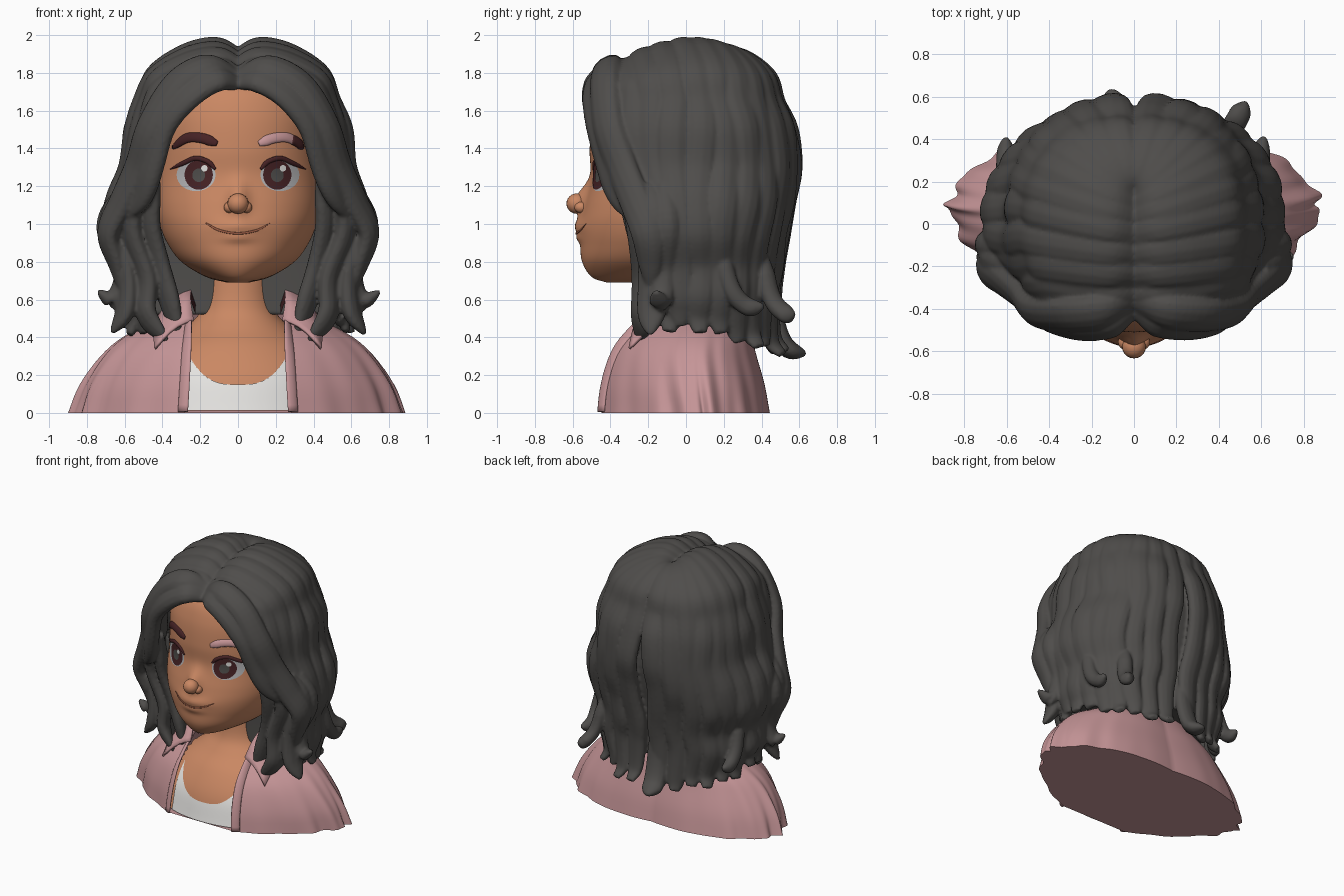
import bpy, bmesh, math, random
from mathutils import Vector as V
from mathutils.bvhtree import BVHTree

if "Cube" in bpy.data.objects:
    bpy.data.objects.remove(bpy.data.objects["Cube"])
random.seed(4)
PI = math.pi

def material(name, r, g, b):
    m = bpy.data.materials.new(name)
    m.diffuse_color = (r, g, b, 1)
    m.use_nodes = True
    m.node_tree.nodes["Principled BSDF"].inputs["Base Color"].default_value = m.diffuse_color
    return m

HAIR = material("charcoal hair", .078, .074, .070)
SKIN = material("warm skin", .59, .245, .125)
SHIRT = material("dusty pink", .56, .30, .31)
WHITE = material("off white", .78, .77, .75)
MAROON = material("dark maroon", .06, .016, .018)
EYE = material("eye grey", .46, .46, .47)
LIP = material("lip brown", .33, .11, .06)

# ---- helpers -------------------------------------------------------------
def spline(pts, n=6):
    """Catmull-Rom through points of any dimension."""
    p = [V(q) for q in pts]
    p = [p[0] * 2 - p[1]] + p + [p[-1] * 2 - p[-2]]
    out = []
    for i in range(1, len(p) - 2):
        a, b, c, d = p[i - 1:i + 3]
        for k in range(n):
            t = k / n
            out.append((b * 2 + (c - a) * t + (a * 2 - b * 5 + c * 4 - d) * t * t
                        + (b * 3 - a - c * 3 + d) * t ** 3) * .5)
    return out + [p[-2]]

def loft(rings, closed=True, cap0=False, cap1=False):
    n = len(rings[0])
    verts = [v for r in rings for v in r]
    faces = []
    for j in range(len(rings) - 1):
        for i in range(n if closed else n - 1):
            k = (i + 1) % n
            faces.append((j * n + i, j * n + k, (j + 1) * n + k, (j + 1) * n + i))
    if cap0:
        faces.append(tuple(range(n)))
    if cap1:
        faces.append(tuple(range(len(verts) - n, len(verts))))
    return verts, faces

def tube(pts, w, t, root=.5, tip=.12, n=6, sides=12):
    """Flattened tapering lock that lies along the body surface."""
    p = spline(pts, n)
    rings = []
    for i, q in enumerate(p):
        tan = (p[min(i + 1, len(p) - 1)] - p[max(i - 1, 0)]).normalized()
        out = q - V((0, 0, min(q.z, 1.3)))
        out = (out - tan * out.dot(tan)).normalized()
        side = tan.cross(out)
        u = i / (len(p) - 1)
        s = min(1, root + (1 - root) * u / .15)
        if u > .7:
            s *= tip + (1 - tip) * (1 - ((u - .7) / .3) ** 2)
        rings.append([q + side * (w * s * math.cos(a)) + out * (t * s * math.sin(a))
                      for a in (2 * PI * k / sides for k in range(sides))])
    return loft(rings, True, True, True)

def build(name, parts, mat, drop=None):
    verts, faces = [], []
    for vs, fs in parts:
        o = len(verts)
        verts += [tuple(v) for v in vs]
        faces += [tuple(i + o for i in f) for f in fs]
    me = bpy.data.meshes.new(name)
    me.from_pydata(verts, [], faces)
    bm = bmesh.new()
    bm.from_mesh(me)
    bmesh.ops.recalc_face_normals(bm, faces=bm.faces)
    if drop:  # remove faces buried inside other parts
        bmesh.ops.delete(bm, geom=[f for f in bm.faces if drop(f.calc_center_median())], context='FACES')
    for f in bm.faces:
        f.smooth = len(f.verts) < 30
    bm.to_mesh(me)
    bm.free()
    me.materials.append(mat)
    ob = bpy.data.objects.new(name, me)
    bpy.context.collection.objects.link(ob)
    return ob

def ring(z, rx, yf, yb, yc=0, a0=0, a1=2 * PI, n=72, e=1.0):
    """Horizontal section; angle 0 faces front, separate front and back depth."""
    full = abs(a1 - a0 - 2 * PI) < 1e-6
    out = []
    for k in range(n):
        a = a0 + (a1 - a0) * k / (n if full else n - 1)
        s, c = math.sin(a), math.cos(a)
        s, c = math.copysign(abs(s) ** e, s), math.copysign(abs(c) ** e, c)
        out.append(V((rx * s, yc + (yf - yc if c > 0 else yc - yb) * c, z)))
    return out

def ball(c, r, n=20):
    return loft([[V((c[0] + r[0] * math.sin(t) * math.cos(a), c[1] + r[1] * math.sin(t) * math.sin(a),
                  c[2] + r[2] * math.cos(t))) for a in (2 * PI * k / n for k in range(n))]
                 for t in (.02 + (PI - .04) * j / 12 for j in range(13))], True, True, True)

def mirror(pts, s, j=0):
    return [V((q[0] * s, q[1], q[2])) + V([random.uniform(-j, j) for _ in range(3)]) for q in pts]

# ---- head with nose bridge and lips pushed out ---------------------------
head_tab = [(.69, .06, -.42, -.15), (.72, .17, -.50, -.06), (.80, .30, -.55, .05), (.9, .375, -.56, .15),
            (1.0, .415, -.56, .25), (1.1, .43, -.54, .3), (1.25, .425, -.505, .33), (1.4, .415, -.51, .34),
            (1.58, .41, -.49, .33), (1.72, .34, -.43, .28), (1.82, .15, -.28, .12)]
head = loft([ring(r[0], r[1], r[2], r[3], -.14, n=120) for r in spline(head_tab, 8)], True, True, True)
bumps = [(.055, .05, 1.13, .085), (.024, .11, .985, .04), (.016, .08, .925, .025)]
for v in head[0]:
    if v.y < -.2:
        v.y -= sum(h * math.exp(-(v.x / w) ** 2 - ((v.z - z) / d) ** 2) for h, w, z, d in bumps)
bvh = BVHTree.FromPolygons(*head)
build("head", [head], SKIN, lambda c: c.y > .02 or c.z > 1.76)
build("nose", [ball((0, -.578, 1.108), (.056, .055, .054)), ball((.045, -.555, 1.088), (.03, .036, .03)),
               ball((-.045, -.555, 1.088), (.03, .036, .03))], SKIN)

def on_face(x, z, off=0):
    hit = bvh.ray_cast(V((x + 1e-4, -2, z + 1e-4)), V((0, 1, 0)))[0]
    if hit is None:
        hit = bvh.find_nearest(V((x, -.4, z)))[0]
    return V((x, hit.y - off, z))

def disc(cx, cz, rx, rz, off):
    return loft([[on_face(cx + rx * f * math.cos(a), cz + rz * f * math.sin(a), off)
                  for a in (2 * PI * k / 32 for k in range(32))] for f in (1, .7, .4, .1)], True, False, True)

def stroke(pts, w, t=.006, **kw):
    return tube([on_face(x, z, .002) for x, z in spline(pts, 4)], w, t, n=2, **kw)

# ---- eyes, brows, mouth --------------------------------------------------
for s, side in ((-1, "left"), (1, "right")):
    build(side + "_eye_white", [disc(s * .222, 1.26, .103, .086, .003)], EYE)
    build(side + "_iris", [disc(s * .208, 1.26, .075, .078, .006)], MAROON)
    build(side + "_pupil", [disc(s * .208, 1.258, .034, .036, .009)], HAIR)
    build(side + "_eye_glint", [disc(s * .208 + .03, 1.295, .017, .017, .012)], WHITE)
    build(side + "_lash", [stroke([(s * .12, 1.29), (s * .16, 1.33), (s * .225, 1.348), (s * .29, 1.322),
                                   (s * .36, 1.29)], .013, .01)], MAROON)
brow = [(.11, 1.425), (.19, 1.455), (.27, 1.455), (.345, 1.405)]
build("left_brow", [stroke([(-x, z) for x, z in brow], .028, .014, tip=.4)], MAROON)
build("right_brow", [stroke(brow, .028, .014, tip=.4)], SHIRT)
build("right_brow_end", [stroke([(.275, 1.452), (.31, 1.435), (.345, 1.405)], .028, .017, tip=.4)], MAROON)
build("smile", [stroke([(-.17, 1.005), (-.1, .967), (0, .95), (.1, .967), (.17, 1.005)], .006, .004)], LIP)

# ---- neck, chest and white top -------------------------------------------
body_tab = [(.012, .62, -.46, .33), (.2, .56, -.41, .31), (.35, .42, -.32, .27), (.45, .28, -.22, .22),
            (.56, .19, -.15, .2), (.78, .17, -.13, .19)]
body = loft([ring(r[0], r[1], r[2], r[3], .02) for r in spline(body_tab, 5)])
build("neck_and_chest", [body], SKIN, lambda c: abs(c.x) > .34 or c.y > .03)
bvh = BVHTree.FromPolygons(*body)
build("white_top", [loft([[on_face(x, .014 + t / 8 * (.136 + .12 * (abs(x) / .24) ** 3), .008)
                           for x in (-.28 + .02 * k for k in range(29))] for t in range(9)], False)], WHITE)

# ---- open shirt with soft folds ------------------------------------------
shirt_tab = [(0, .875, .475, -.045), (.15, .82, .45, -.045), (.3, .72, .405, -.04), (.4, .61, .36, -.02),
             (.5, .43, .30, 0), (.57, .32, .26, .02), (.62, .27, .23, .03)]
rings = []
for z, rx, ry, yc in spline(shirt_tab, 4):
    t0 = math.asin(min(.95, (.28 - .06 * z) / rx))
    row = []
    for k in range(181):
        a = t0 + (2 * PI - 2 * t0) * k / 180
        s, c = math.sin(a), math.cos(a)
        m = 1 + (.022 * math.sin(15 * a + 4 * z) + .012 * math.sin(26 * a)) * s * s * max(0, 1 - z / .5)
        p = 1 + .3 * max(0, 1 - z / .6)
        row.append(V((rx * m * s, yc + .13 * (1 - z) * abs(s) - ry * m * math.copysign(abs(c) ** p, c), z)))
    rings.append(row)
build("shirt", [loft(rings, False, True)], SHIRT)
edge = [r[0] + V((.012, -.004, 0)) for r in rings[:-6:3]]
edge[0].z = .006
build("shirt_plackets", [tube(mirror(edge, s), .032, .012, 1, .8, 3) for s in (1, -1)], SHIRT)
# collar flaps with dark lining
inner = [(.235, -.25, .49), (.25, -.16, .61), (.23, .03, .67), (.13, .19, .69), (0, .24, .69)]
outer = [(.44, -.30, .34), (.44, -.17, .45), (.39, .08, .54), (.2, .33, .56), (0, .36, .56)]
flaps, lining = [], []
for s in (1, -1):
    a, b = spline(mirror(inner, s), 5), spline(mirror(outer, s), 5)
    flaps.append(loft([[p.lerp(q, t / 5) + V((0, 0, .03 * math.sin(PI * t / 5))) for t in range(6)]
                       for p, q in zip(a, b)], False))
    lining.append(loft([[p, V((p.x * .9, p.y * .92, p.z - .07))] for p in a[4:]], False))
col = build("collar", flaps, SHIRT)
mod = col.modifiers.new("thick", "SOLIDIFY")
mod.thickness, mod.offset = .016, 0
build("collar_lining", lining, MAROON)

# ---- hair envelope: z, half width, front, back ---------------------------
env_tab = [(1.65, .55, -.53, .53), (1.5, .605, -.53, .59), (1.3, .63, -.47, .61), (1.12, .70, -.38, .59),
           (.95, .715, -.30, .555), (.78, .65, -.26, .525), (.6, .66, -.25, .51), (.45, .62, -.25, .52),
           (.28, .6, -.25, .55)]

def env(phi, z, inset):
    z = max(z, .28)
    for a, b in zip(env_tab, env_tab[1:]):
        if z >= b[0] - 1e-6:
            f = (a[0] - z) / (a[0] - b[0])
            rx, yf, yb = (a[i] + (b[i] - a[i]) * f for i in (1, 2, 3))
            break
    return ring(z, rx - inset, yf + inset, yb - inset, 0, phi, phi + 1, 2, .85)[0]

# solid core behind the face, under the locks
core = [(1.90, .04, -.12, .06), (1.86, .22, -.28, .2), (1.76, .37, -.36, .37), (1.6, .47, -.40, .47),
        (1.3, .54, -.26, .52), (1.1, .59, -.14, .50), (.95, .60, -.1, .47), (.75, .55, -.09, .44), (.52, .52, -.09, .43)]
locks = [loft([ring(*r) for r in spline(core, 4)], True, True, True)]

# long locks fanning from the centre parting
crest = [(-.36, 1.83), (-.25, 1.895), (-.15, 1.93), (-.05, 1.955), (.02, 1.955), (.07, 1.945), (.1, 1.93),
         (.12, 1.92), (.13, 1.91), (.14, 1.905)]
for s in (1, -1):
    for i, (yr, zr) in enumerate(crest):
        phi = math.radians(58 + 114 * i / 9)
        T = env(phi, 1.65, .05)
        pts = [(0, yr, zr - .06)]
        for t in (14, 35, 62):
            t = math.radians(t)
            pts.append((T.x * math.sin(t), yr + (T.y - yr) * math.sin(t), T.z + (zr - T.z) * math.cos(t)))
        end = .46 - .14 * max(0, (i - 3) / 6) + random.uniform(-.03, .03)
        for z in (1.65, 1.5, 1.3, 1.12, .95, .78, .62):
            pts.append(env(phi + .02 * math.sin(z * 7 + i), z, .05 + random.uniform(-.01, .01)))
        pts.append(env(phi, end + .06, .055))
        pts.append(env(phi, end - .02, random.uniform(.0, .05)))
        locks.append(tube(mirror(pts, s), .092, .052, .7, .4))

# front locks framing the face, then wavy lower locks
frame = [
    ([(.015, -.40, 1.75), (.12, -.465, 1.765), (.27, -.475, 1.68), (.39, -.45, 1.52), (.455, -.40, 1.32),
      (.52, -.34, 1.14), (.62, -.26, 1.02)], .088, .055),
    ([(.01, -.37, 1.78), (.15, -.42, 1.835), (.33, -.43, 1.74), (.47, -.41, 1.52), (.54, -.34, 1.3),
      (.62, -.27, 1.12), (.69, -.21, .95), (.65, -.19, .78), (.62, -.19, .66)], .09, .055),
    ([(.45, -.33, 1.3), (.47, -.26, 1.02), (.42, -.21, .8), (.37, -.2, .6), (.31, -.22, .40)], .08, .05),
    ([(.52, -.3, 1.25), (.57, -.24, .98), (.49, -.21, .72), (.48, -.22, .52), (.38, -.25, .38)], .08, .05),
    ([(.59, -.22, 1.2), (.68, -.17, 1.0), (.6, -.17, .76), (.6, -.18, .55), (.67, -.19, .42)], .085, .05),
    ([(.62, -.12, 1.2), (.7, -.1, .98), (.61, -.12, .76), (.65, -.14, .6), (.745, -.16, .64)], .065, .05),
    ([(.58, .18, .9), (.6, .24, .66), (.6, .32, .56), (.61, .41, .56)], .05, .045)]
for s in (1, -1):
    for pts, w, t in frame:
        locks.append(tube(mirror(pts, s, .006), w, t, .6, .2))
# loose flicked ends at the back
locks.append(tube([(.42, .4, .85), (.46, .45, .62), (.5, .52, .53), (.53, .58, .52)], .055, .045))
locks.append(tube([(-.08, .44, .75), (-.08, .47, .5), (-.09, .53, .35), (-.11, .635, .31)], .08, .05, tip=.2))
hair = build("hair", locks, HAIR)
# fuse the locks into one skin
mod = hair.modifiers.new("fuse", "REMESH")
mod.mode, mod.voxel_size, mod.use_smooth_shade = 'VOXEL', .011, True
mod = hair.modifiers.new("soften", "SMOOTH")
mod.factor, mod.iterations = .5, 2
